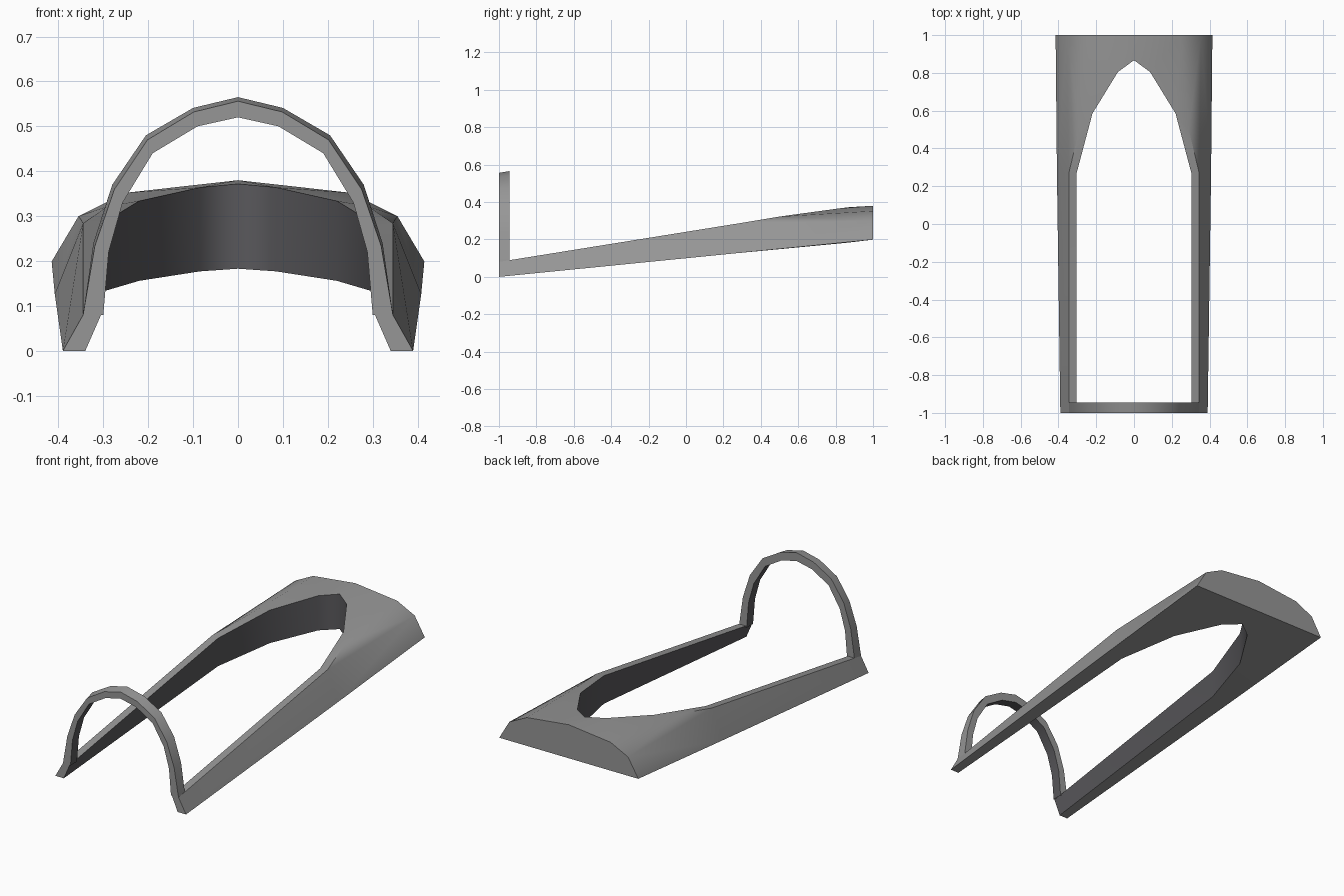
import bpy, bmesh

if "Cube" in bpy.data.objects:
    bpy.data.objects.remove(bpy.data.objects["Cube"])

grey = bpy.data.materials.new("frame grey")
grey.diffuse_color = (0.305, 0.305, 0.305, 1)
grey.use_nodes = True
grey.node_tree.nodes["Principled BSDF"].inputs["Base Color"].default_value = grey.diffuse_color
dark = bpy.data.materials.new("inner dark grey")
dark.diffuse_color = (0.1, 0.098, 0.106, 1)
dark.use_nodes = True
dark.node_tree.nodes["Principled BSDF"].inputs["Base Color"].default_value = dark.diffuse_color


def bottom(x, y):
    """Point on the sloping flat underside."""
    return (x, y, 0.0995 * (y + 1))


def mirrored_object(name, points, groups, creases=()):
    """Build the right half, reflect it, weld the centre.
    Faces are smooth within a group, sharp between groups; the inner group is dark."""
    bm = bmesh.new()
    tag = bm.faces.layers.int.new("group")
    for s in (1, -1):
        v = {k: bm.verts.new((s * p[0], p[1], p[2])) for k, p in points.items()}
        for i, (group, faces) in enumerate(groups.items()):
            for f in faces:
                face = bm.faces.new([v[k] for k in f.split()])
                face.smooth = True
                face[tag] = i
                face.material_index = int(group == "inner")
        for a, b in creases:
            bm.edges.get((v[a], v[b])).smooth = False
    bmesh.ops.remove_doubles(bm, verts=bm.verts, dist=1e-4)
    bmesh.ops.recalc_face_normals(bm, faces=bm.faces)
    for e in bm.edges:
        if len({f[tag] for f in e.link_faces}) > 1:
            e.smooth = False
    bm.faces.layers.int.remove(tag)
    me = bpy.data.meshes.new(name)
    bm.to_mesh(me)
    bm.free()
    me.materials.append(grey)
    me.materials.append(dark)
    bpy.context.collection.objects.link(bpy.data.objects.new(name, me))


# Sloping base: side rails (o = outer, i = inner) widening into a rear deck (e = rear edge)
base = {
    "ob0": bottom(0.39, -1), "ob1": bottom(0.408, 0.27), "ob2": bottom(0.415, 1),
    "ot0": (0.345, -1, 0.08), "ot1": (0.345, 0.27, 0.284), "ot2": (0.29, 0.50, 0.322),
    "e1": (0.355, 1, 0.30), "e2": (0.25, 1, 0.352), "e3": (0, 1, 0.38), "eb": bottom(0, 1),
    "it0": (0.305, -1, 0.08), "ib0": bottom(0.34, -1),
}
opening = [(0.305, 0.265, 0.282, 0.131), (0.22, 0.585, 0.334, 0.156),
           (0.085, 0.805, 0.364, 0.177), (0, 0.867, 0.372, 0.183)]
for n, (x, y, top, low) in enumerate(opening, 1):
    base[f"it{n}"] = (x, y, top)
    base[f"ib{n}"] = (x, y, low)

base_groups = {
    "front": ["ob0 ot0 it0 ib0"],
    "shell": ["ob0 ob1 ot1 ot0", "ob1 ob2 e1 ot1", "ot0 ot1 it1 it0",
              "ot1 ot2 it2 it1", "ot1 e1 ot2", "ot2 e1 e2", "ot2 e2 it2",
              "it2 e2 it3", "e2 e3 it3", "e3 it4 it3"],
    "rear": ["ob2 eb e3 e2 e1"],
    "under": ["ob0 ib0 ib1 ob1", "ob1 ib1 ib2 ob2", "ib2 ib3 ob2", "ib3 eb ob2", "ib3 ib4 eb"],
    "inner": [f"ib{n} ib{n+1} it{n+1} it{n}" for n in range(4)],
}
mirrored_object("base_frame", base, base_groups, [("ot0", "ot1"), ("ot1", "ot2")])

# Front hoop: four-sided section swept over an arch
outer = [(0.345, 0.08), (0.322, 0.24), (0.28, 0.37), (0.205, 0.48), (0.10, 0.541), (0, 0.565)]
inner = [(0.30, 0.08), (0.288, 0.22), (0.257, 0.33), (0.19, 0.44), (0.09, 0.50), (0, 0.52)]
lean = [0, 0.006, 0.010, 0.010, 0.009, 0.009]  # front rim sits slightly lower
hoop = {}
for n, ((xo, zo), (xi, zi), d) in enumerate(zip(outer, inner, lean)):
    hoop[f"a{n}"] = (xo - d * 0.6 * xo / 0.345, -1, zo - d)
    hoop[f"b{n}"] = (xo, -0.945, zo)
    hoop[f"c{n}"] = (xi, -0.945, zi)
    hoop[f"d{n}"] = (xi, -1, zi)
hoop_groups = {g: [f"{p}{n} {q}{n} {q}{n+1} {p}{n+1}" for n in range(5)]
               for g, p, q in (("outer", "a", "b"), ("back", "b", "c"),
                               ("inner", "c", "d"), ("front", "d", "a"))}
mirrored_object("front_hoop", hoop, hoop_groups)
